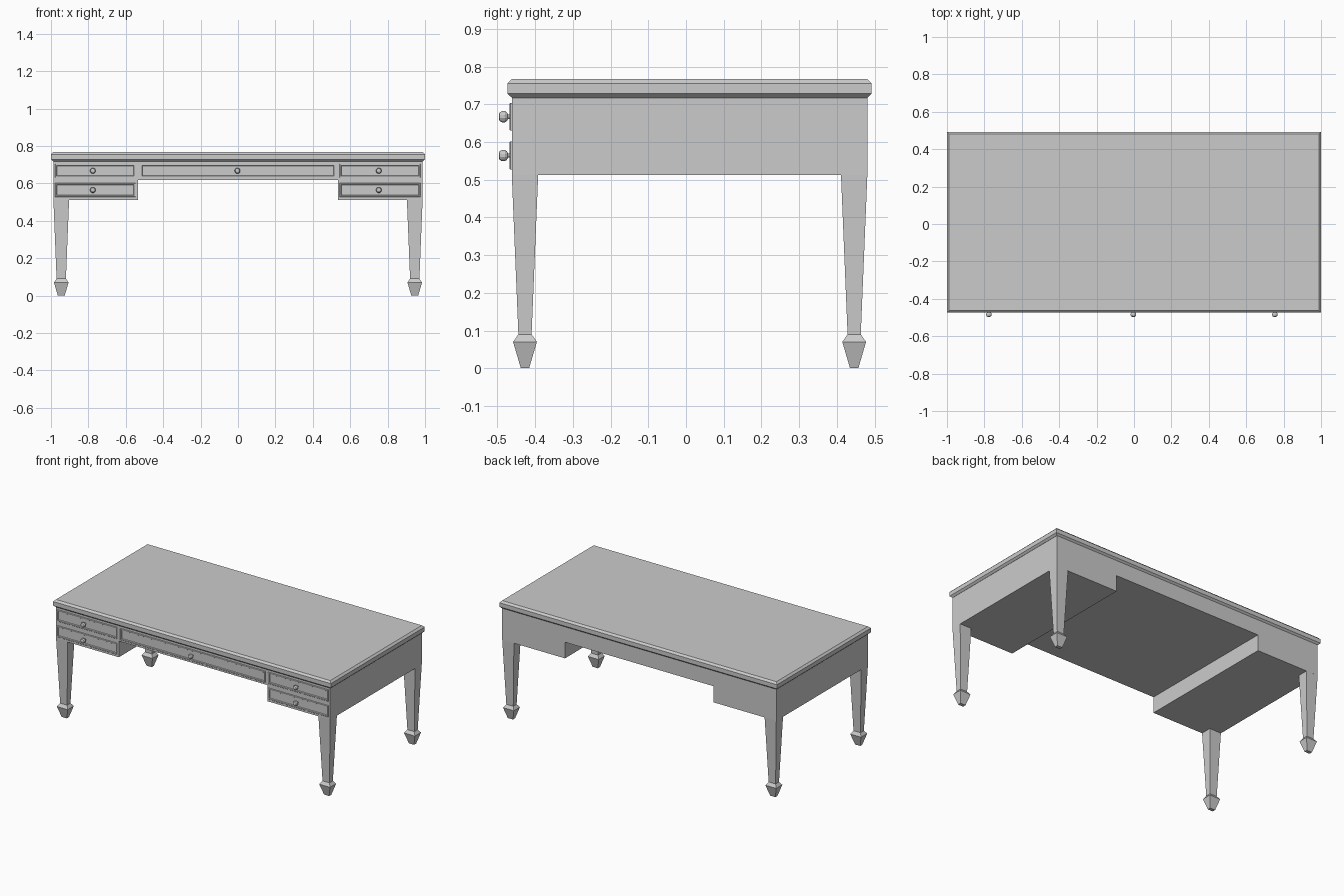
import bpy, bmesh, math

if "Cube" in bpy.data.objects:
    bpy.data.objects.remove(bpy.data.objects["Cube"])


def loft(name, rings):
    """Skin a list of equal-length point rings and cap both ends."""
    bm = bmesh.new()
    loops = [[bm.verts.new(p) for p in ring] for ring in rings]
    n = len(rings[0])
    for a, b in zip(loops, loops[1:]):
        for i in range(n):
            j = (i + 1) % n
            bm.faces.new((a[i], a[j], b[j], b[i]))
    bm.faces.new(loops[0])
    bm.faces.new(loops[-1])
    bmesh.ops.recalc_face_normals(bm, faces=bm.faces)
    mesh = bpy.data.meshes.new(name)
    bm.to_mesh(mesh)
    bm.free()
    obj = bpy.data.objects.new(name, mesh)
    bpy.context.collection.objects.link(obj)
    return obj


def rect_xy(cx, cy, hx, hy, z):
    return [(cx - hx, cy - hy, z), (cx + hx, cy - hy, z),
            (cx + hx, cy + hy, z), (cx - hx, cy + hy, z)]


FRONT, BACK = -0.462, 0.481
MID = (FRONT + BACK) / 2

# table top with chamfered upper and lower edges
loft("table_top", [rect_xy(0, MID, 1 - d, 0.483 - d, z)
                   for d, z in ((0.012, 0.717), (0, 0.728), (0, 0.755), (0.012, 0.767))])

# case: two side pedestals joined above an open kneehole
outline = [(-0.987, 0.512), (-0.535, 0.512), (-0.535, 0.617), (0.535, 0.617),
           (0.535, 0.512), (0.987, 0.512), (0.987, 0.718), (-0.987, 0.718)]
loft("desk_case", [[(x, y, z) for x, z in outline] for y in (FRONT, BACK)])

# tapered legs with flared, pointed feet (half width x, half width y, z)
LEG = [(0.0185, 0.011, 0), (0.039, 0.0315, 0.07), (0.025, 0.0175, 0.09), (0.042, 0.035, 0.514)]
for side, x in (("left", -0.945), ("right", 0.945)):
    for end, y in (("front", FRONT + 0.035), ("back", BACK - 0.035)):
        loft(f"{end}_{side}_leg", [rect_xy(x, y, hx, hy, z) for hx, hy, z in LEG])

# drawer fronts: raised rim around a sunken panel, each with a round knob
RIM = [(0, FRONT + 0.002), (0, FRONT - 0.004), (0.002, FRONT - 0.006),
       (0.008, FRONT - 0.006), (0.011, FRONT - 0.001)]
KNOB = [(0.006, FRONT + 0.001), (0.006, -0.472), (0.012, -0.475), (0.0155, -0.480),
        (0.0155, -0.488), (0.012, -0.494), (0.006, -0.4965)]


def drawer(name, x0, x1, z0, z1, knob_x):
    loft(name + "_drawer", [[(x0 + d, y, z0 + d), (x1 - d, y, z0 + d),
                             (x1 - d, y, z1 - d), (x0 + d, y, z1 - d)] for d, y in RIM])
    zc = (z0 + z1) / 2
    angles = [math.tau * (i + 0.5) / 12 for i in range(12)]
    loft(name + "_knob", [[(knob_x + r * math.cos(a), y, zc + r * math.sin(a))
                           for a in angles] for r, y in KNOB])


drawer("centre", -0.522, 0.522, 0.630, 0.704, -0.003)
for level, z0, z1 in (("upper", 0.630, 0.704), ("lower", 0.527, 0.601)):
    drawer(level + "_left", -0.979, -0.547, z0, z1, -0.776)
    drawer(level + "_right", 0.543, 0.975, z0, z1, 0.753)
